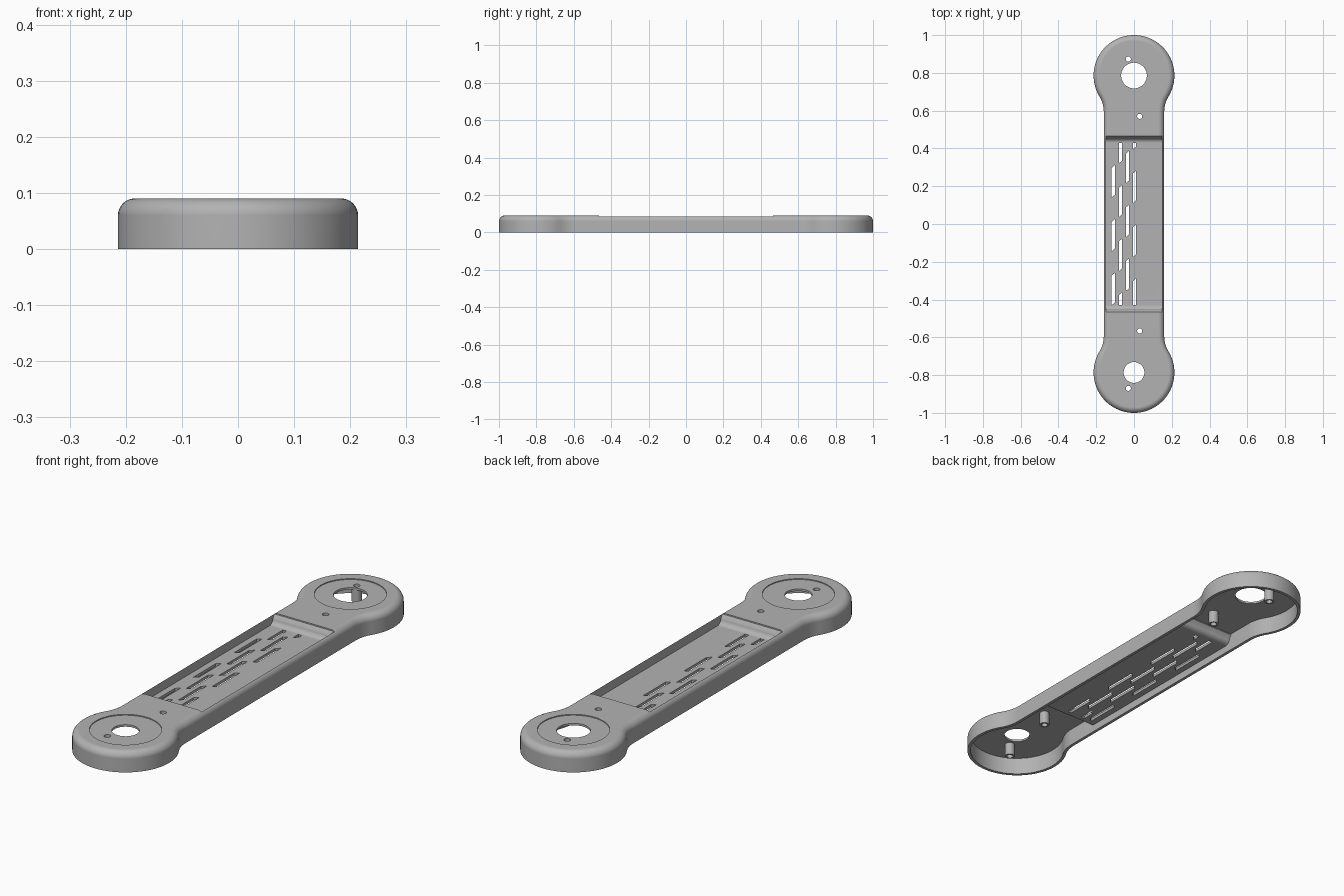
import bpy
import bmesh
from math import sin, cos, pi, atan2, sqrt, radians

if "Cube" in bpy.data.objects:
    bpy.data.objects.remove(bpy.data.objects["Cube"], do_unlink=True)

END_R, END_Y, HALF_W, NECK_R = 0.214, 0.786, 0.16, 0.154
TOP, FILLET, WALL, CEILING = 0.09, 0.03, 0.0135, 0.077
FLOOR, SKIN, TRAY_W, TRAY_Y = 0.045, 0.012, 0.147, 0.465
SCREWS = [(-0.03, 0.873), (0.03, 0.57), (0.03, -0.566), (-0.03, -0.87)]

grey = bpy.data.materials.new("plastic_grey")
grey.use_nodes = True
grey.diffuse_color = (0.45, 0.45, 0.45, 1)
grey.node_tree.nodes["Principled BSDF"].inputs["Base Color"].default_value = (0.45, 0.45, 0.45, 1)


def make(name, build):
    """Create an object from a function that fills a bmesh."""
    bm = bmesh.new()
    build(bm)
    bmesh.ops.recalc_face_normals(bm, faces=bm.faces)
    mesh = bpy.data.meshes.new(name)
    bm.to_mesh(mesh)
    bm.free()
    mesh.materials.append(grey)
    obj = bpy.data.objects.new(name, mesh)
    bpy.context.collection.objects.link(obj)
    return obj


def loft(bm, rings, capped=True):
    """Bridge equal rings of points; cap the ends, or close into a loop."""
    loops = [[bm.verts.new(p) for p in ring] for ring in rings]
    n = len(loops[0])
    pairs = list(zip(loops, loops[1:]))
    if capped:
        bm.faces.new(loops[0])
        bm.faces.new(loops[-1])
    else:
        pairs.append((loops[-1], loops[0]))
    for a, b in pairs:
        for i in range(n):
            j = (i + 1) % n
            bm.faces.new((a[i], a[j], b[j], b[i]))


def circle(x, y, r, z, n):
    return [(x + r * cos(2 * pi * i / n), y + r * sin(2 * pi * i / n), z) for i in range(n)]


def cylinder(bm, x, y, r, z0, z1, n=48):
    loft(bm, [circle(x, y, r, z0, n), circle(x, y, r, z1, n)])


def outline(inset, z):
    """Dog-bone outline: round ends blended into a straight waist."""
    dy = sqrt((END_R + NECK_R) ** 2 - (HALF_W + NECK_R) ** 2)
    a = atan2(dy, HALF_W + NECK_R)
    quarter = []
    for i in range(9):
        t = a * i / 8
        quarter.append((HALF_W + NECK_R - (NECK_R + inset) * cos(t),
                        END_Y - dy + (NECK_R + inset) * sin(t)))
    for i in range(1, 29):
        t = -a + (pi / 2 + a) * i / 28
        quarter.append(((END_R - inset) * cos(t), END_Y + (END_R - inset) * sin(t)))
    half = quarter + [(-x, y) for x, y in reversed(quarter[:-1])]
    return [(x, y, z) for x, y in half] + [(-x, -y, z) for x, y in half]


def cut(target, tool):
    mod = target.modifiers.new("cut", 'BOOLEAN')
    mod.operation, mod.solver, mod.object = 'DIFFERENCE', 'EXACT', tool
    bpy.context.view_layer.objects.active = target
    bpy.ops.object.modifier_apply(modifier=mod.name)
    bpy.data.objects.remove(tool, do_unlink=True)


def tray(bm, half_w, grow, z):
    """Trough with sloped ends that curve into the floor."""
    end = [(TRAY_Y + grow, 0.2), (TRAY_Y + grow, TOP - 0.006 + z - FLOOR)]
    for i in range(7):
        t = pi / 2 * i / 6
        end.append((TRAY_Y - 0.035 + grow + 0.025 * cos(t), z + 0.025 * (1 - sin(t))))
    prof = end + [(-y, h) for y, h in reversed(end)]
    loft(bm, [[(x, y, h) for y, h in prof] for x in (-half_w, half_w)])


# Outer body with a rounded top edge
def body_shape(bm):
    rings = [outline(0, 0)]
    for i in range(9):
        t = pi / 2 * i / 8
        rings.append(outline(FILLET * (1 - cos(t)), TOP - FILLET + FILLET * sin(t)))
    loft(bm, rings)


body = make("arm_cover", body_shape)

# Hollow underside, leaving skin under the tray
cavity = make("cavity_cutter", lambda bm: loft(bm, [outline(WALL, -0.05), outline(WALL, CEILING)]))
cut(cavity, make("tray_skin", lambda bm: tray(bm, 0.3, -SKIN + 0.024, FLOOR - SKIN)))
cut(body, cavity)

# Recessed tray in the top
cut(body, make("tray_cutter", lambda bm: tray(bm, TRAY_W, 0, FLOOR)))


# Shallow round seats at both ends
def seats(bm):
    for s in (-1, 1):
        cylinder(bm, 0, s * END_Y, 0.145, TOP - 0.004, 0.2, 64)


cut(body, make("seat_cutter", seats))


# Shaft and screw holes
def holes(bm):
    cylinder(bm, 0, END_Y, 0.068, -0.1, 0.2)
    cylinder(bm, 0, -END_Y, 0.055, -0.1, 0.2)
    for x, y in SCREWS:
        cylinder(bm, x, y, 0.0135, -0.1, 0.2, 20)


cut(body, make("hole_cutter", holes))


# Staggered slanted vent slots
def slots(bm):
    w, slant, limit = 0.009, 0.008, 0.43
    for col in range(4):
        x = -0.109 + 0.0373 * col
        for k in range(-3, 4):
            hi = 0.305 - 0.105 * col + 0.285 * k
            lo = hi - 0.157
            if hi < 0.02 - limit or lo > limit - 0.02:
                continue
            hs = slant if hi < limit else 0
            ls = slant if lo > -limit else 0
            hi, lo = min(hi, limit), max(lo, -limit)
            quad = [(x - w, lo - ls), (x + w, lo + ls), (x + w, hi + hs), (x - w, hi - hs)]
            loft(bm, [[(px, py, z) for px, py in quad] for z in (-0.1, 0.2)])


cut(body, make("slot_cutter", slots))


# Hollow screw posts beneath the ends
def posts(bm):
    for x, y in SCREWS:
        loft(bm, [circle(x, y, r, z, 20) for r, z in
                  ((0.0135, 0.02), (0.021, 0.02), (0.021, 0.08), (0.0135, 0.08))], False)


screw_posts = make("screw_posts", posts)

for obj in (body, screw_posts):
    bpy.ops.object.select_all(action='DESELECT')
    obj.select_set(True)
    bpy.context.view_layer.objects.active = obj
    bpy.ops.object.shade_smooth_by_angle(angle=radians(30))
    weighted = obj.modifiers.new("even_shading", 'WEIGHTED_NORMAL')
    weighted.keep_sharp = True
